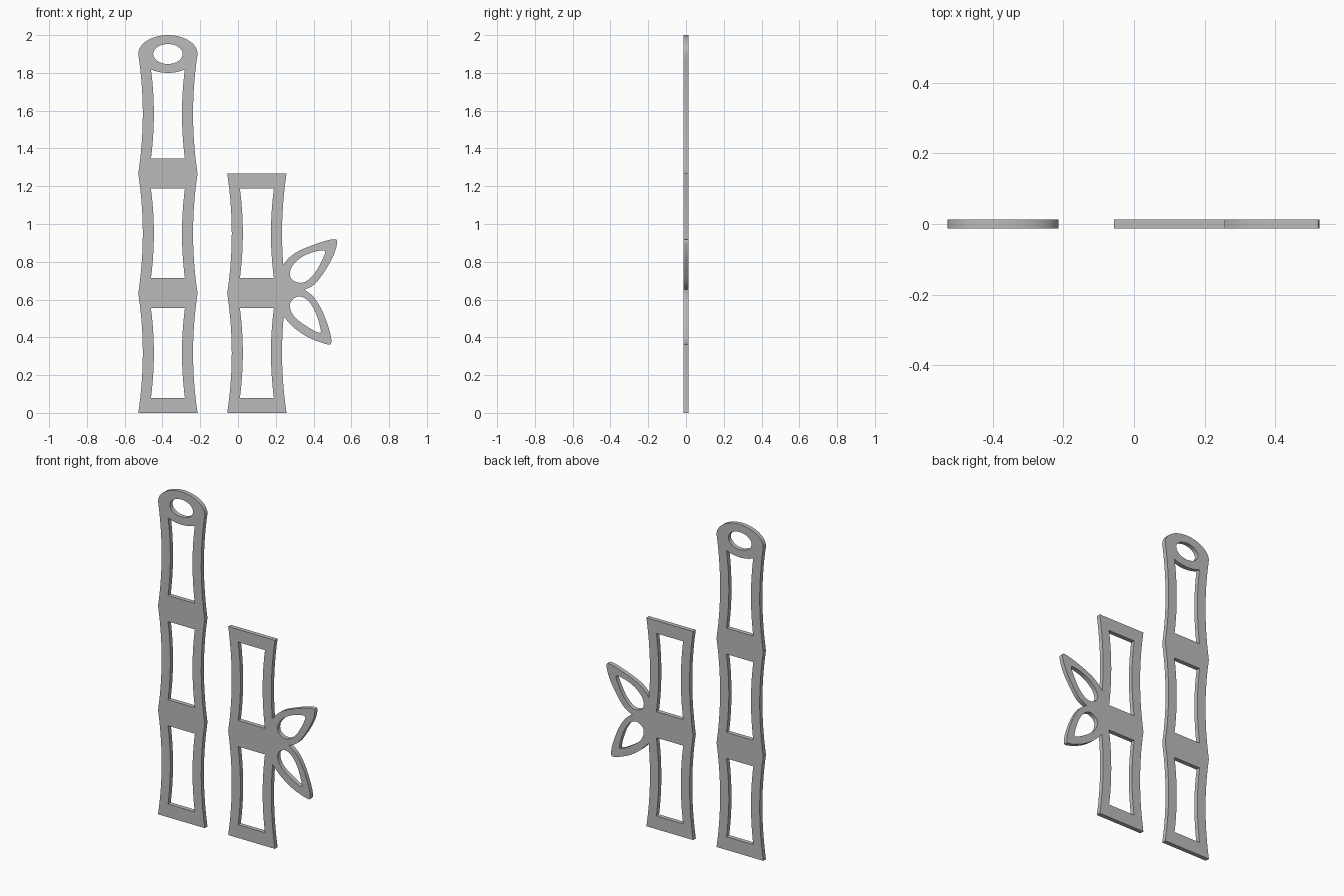
import bpy
import bmesh
import math
from mathutils import Matrix, Vector

default = bpy.data.objects.get("Cube")
if default:
    bpy.data.objects.remove(default, do_unlink=True)

THICK = 0.026
PITCH = 0.6333          # height of one stalk segment
LEFT_X, RIGHT_X = -0.371, 0.1

grey = bpy.data.materials.new("plain grey")
grey.use_nodes = True
colour = (0.5, 0.5, 0.5, 1)
grey.diffuse_color = colour
grey.node_tree.nodes["Principled BSDF"].inputs["Base Color"].default_value = colour


def plate(name, loops):
    """Flat plate: first loop is the outline, the rest are holes."""
    curve = bpy.data.curves.new(name + "_outline", "CURVE")
    curve.dimensions = "2D"
    curve.fill_mode = "BOTH"
    curve.extrude = THICK / 2
    for loop in loops:
        spline = curve.splines.new("POLY")
        spline.points.add(len(loop) - 1)
        for point, (x, z) in zip(spline.points, loop):
            point.co = (x, z, 0, 1)
        spline.use_cyclic_u = True
    helper = bpy.data.objects.new(name + "_outline", curve)
    bpy.context.scene.collection.objects.link(helper)
    graph = bpy.context.evaluated_depsgraph_get()
    mesh = bpy.data.meshes.new_from_object(helper.evaluated_get(graph))
    bpy.data.objects.remove(helper, do_unlink=True)

    # Weld the caps to the walls and stand the plate upright
    bm = bmesh.new()
    bm.from_mesh(mesh)
    bmesh.ops.remove_doubles(bm, verts=bm.verts, dist=0.00005)
    bm.transform(Matrix.Rotation(math.pi / 2, 4, "X"))
    bmesh.ops.recalc_face_normals(bm, faces=bm.faces)
    bm.to_mesh(mesh)
    bm.free()
    mesh.name = name
    mesh.materials.clear()
    mesh.materials.append(grey)
    obj = bpy.data.objects.new(name, mesh)
    bpy.context.scene.collection.objects.link(obj)
    bpy.ops.object.select_all(action="DESELECT")
    obj.select_set(True)
    bpy.context.view_layer.objects.active = obj
    bpy.ops.object.shade_smooth_by_angle(angle=math.radians(30))
    return obj


def bow(z):
    """Squared distance from the waist of a segment, 0 at waist, 1 at node."""
    return (2 * (z / PITCH % 1) - 1) ** 2


def outer_half(z):
    return 0.133 + 0.024 * bow(z)


def inner_half(z):
    return 0.0745 + 0.0275 * bow(z)


def span(a, b, steps):
    return [a + (b - a) * i / steps for i in range(steps + 1)]


def ellipse(cx, cz, rx, rz, start, end, steps):
    return [(cx + rx * math.cos(a), cz + rz * math.sin(a))
            for a in span(start, end, steps)]


def window(cx, bottom, top):
    heights = span(bottom, top, 14)
    return ([(cx + inner_half(z), z) for z in heights]
            + [(cx - inner_half(z), z) for z in reversed(heights)])


def smooth(points, closed=False, steps=5):
    """Catmull-Rom curve through the points."""
    pts = [Vector(p) for p in points]
    n = len(pts)
    pick = (lambda i: pts[i % n]) if closed else (lambda i: pts[min(max(i, 0), n - 1)])
    out = []
    for i in range(n if closed else n - 1):
        a, b, c, d = (pick(i + k) for k in (-1, 0, 1, 2))
        for s in range(steps):
            t = s / steps
            out.append(tuple(0.5 * (2 * b + (c - a) * t + (2 * a - 5 * b + 4 * c - d) * t ** 2
                                    + (3 * b - a - 3 * c + d) * t ** 3)))
    return out if closed else out + [tuple(pts[-1])]


# Tall stalk: three segments with a rounded eyelet head
heights = span(0, 3 * PITCH, 42)
head = 3 * PITCH
outline = ([(LEFT_X + outer_half(z), z) for z in heights[:-1]]
           + ellipse(LEFT_X, head, 0.157, 0.1, 0, math.pi, 32)
           + [(LEFT_X - outer_half(z), z) for z in reversed(heights[:-1])])
windows = [window(LEFT_X, i * PITCH + 0.08, (i + 1) * PITCH - 0.078) for i in range(2)]

# The top window ends in an arc that follows the head
side = inner_half(head - 0.08)
swing = math.asin(side / 0.157)
corner = head - 0.1 * math.cos(swing)
low = 2 * PITCH + 0.08
rise = span(low, corner, 14)[:-1]
arc = ellipse(LEFT_X, head, 0.157, 0.1, -math.pi / 2 + swing, -math.pi / 2 - swing, 12)
windows.append([(LEFT_X + inner_half(z), z) for z in rise] + arc
               + [(LEFT_X - inner_half(z), z) for z in reversed(rise)])
eyelet = ellipse(LEFT_X, head, 0.078, 0.053, 0, 2 * math.pi, 32)[:-1]
plate("tall_stalk", [outline, eyelet] + windows)

# Short stalk: two segments with a flat top
heights = span(0, 2 * PITCH - 0.0005, 28)
outline = ([(RIGHT_X + outer_half(z), z) for z in heights]
           + [(RIGHT_X - outer_half(z), z) for z in reversed(heights)])
plate("short_stalk", [outline] + [
    window(RIGHT_X, i * PITCH + 0.08, (i + 1) * PITCH - 0.078) for i in range(2)])

# Leaf pair: two open leaves that meet beside the middle node
top_z, low_z = 0.784, 0.509
upper = smooth([(RIGHT_X + outer_half(top_z), top_z), (.272, .822), (.325, .859),
                (.43, .9), (.503, .919), (.525, .906), (.505, .832),
                (.457, .747), (.404, .68), (.351, .652)])
lower = smooth([(.351, .652), (.399, .615), (.446, .54), (.483, .44), (.494, .376),
                (.474, .363), (.378, .397), (.298, .45),
                (RIGHT_X + outer_half(low_z), low_z)])
root = [(RIGHT_X + outer_half(z), z) for z in span(low_z, top_z, 12)[1:-1]]
upper_hole = smooth([(.459, .858), (.388, .848), (.325, .816), (.282, .768), (.277, .72),
                     (.309, .692), (.356, .694), (.404, .737), (.441, .8)], True)
lower_hole = smooth([(.325, .617), (.372, .593), (.409, .535), (.436, .45), (.43, .424),
                     (.367, .456), (.304, .503), (.277, .55), (.282, .593)], True)
plate("leaf_pair", [upper + lower[1:] + root, upper_hole, lower_hole])
